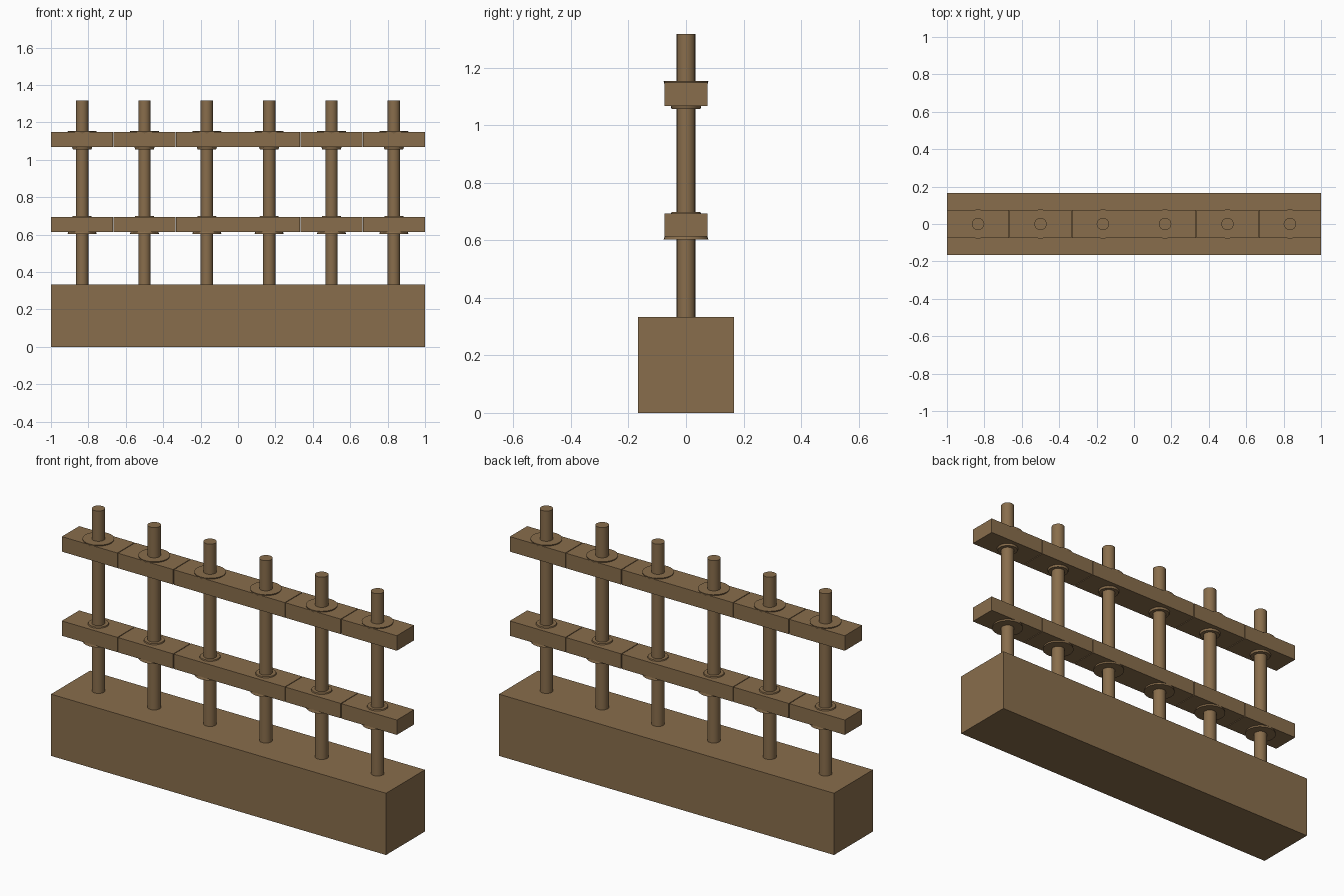
import bpy, bmesh
from mathutils import Matrix

if "Cube" in bpy.data.objects:
    bpy.data.objects.remove(bpy.data.objects["Cube"])

wood = bpy.data.materials.new("brown wood")
wood.diffuse_color = (0.25, 0.155, 0.072, 1)
wood.use_nodes = True
wood.node_tree.nodes["Principled BSDF"].inputs["Base Color"].default_value = wood.diffuse_color


def finish(name, bm):
    mesh = bpy.data.meshes.new(name)
    bm.to_mesh(mesh)
    bm.free()
    mesh.materials.append(wood)
    ob = bpy.data.objects.new(name, mesh)
    bpy.context.collection.objects.link(ob)
    return ob


def box(name, x0, x1, half_y, z0, z1):
    bm = bmesh.new()
    m = Matrix.Translation(((x0 + x1) / 2, 0, (z0 + z1) / 2)) @ \
        Matrix.Diagonal((x1 - x0, 2 * half_y, z1 - z0, 1))
    bmesh.ops.create_cube(bm, size=1, matrix=m)
    return finish(name, bm)


def round_part(name, x, r_low, r_high, z0, z1, sides=16):
    bm = bmesh.new()
    bmesh.ops.create_cone(bm, cap_ends=True, segments=sides, radius1=r_low,
                          radius2=r_high, depth=z1 - z0,
                          matrix=Matrix.Translation((x, 0, (z0 + z1) / 2)))
    ob = finish(name, bm)
    bpy.ops.object.select_all(action='DESELECT')
    ob.select_set(True)
    bpy.context.view_layer.objects.active = ob
    bpy.ops.object.shade_smooth_by_angle()
    return ob


# Solid base beam
box("base_beam", -1, 1, 0.166, 0, 0.333)

# Six bays: a post, two rail segments and a tapered collar through each rail
gap = 0.002
for i in range(6):
    x0, x1 = -1 + i / 3, -1 + (i + 1) / 3
    x = (x0 + x1) / 2
    left = x0 + (gap if i not in (0, 3) else 0)
    right = x1 - (gap if i not in (2, 5) else 0)
    round_part("post", x, 0.033, 0.033, 0.333, 1.317)
    box("lower_rail", left, right, 0.074, 0.613, 0.693)
    box("upper_rail", left, right, 0.074, 1.067, 1.148)
    round_part("lower_collar", x, 0.078, 0.05, 0.602, 0.699, 24)
    round_part("upper_collar", x, 0.05, 0.078, 1.056, 1.154, 24)
